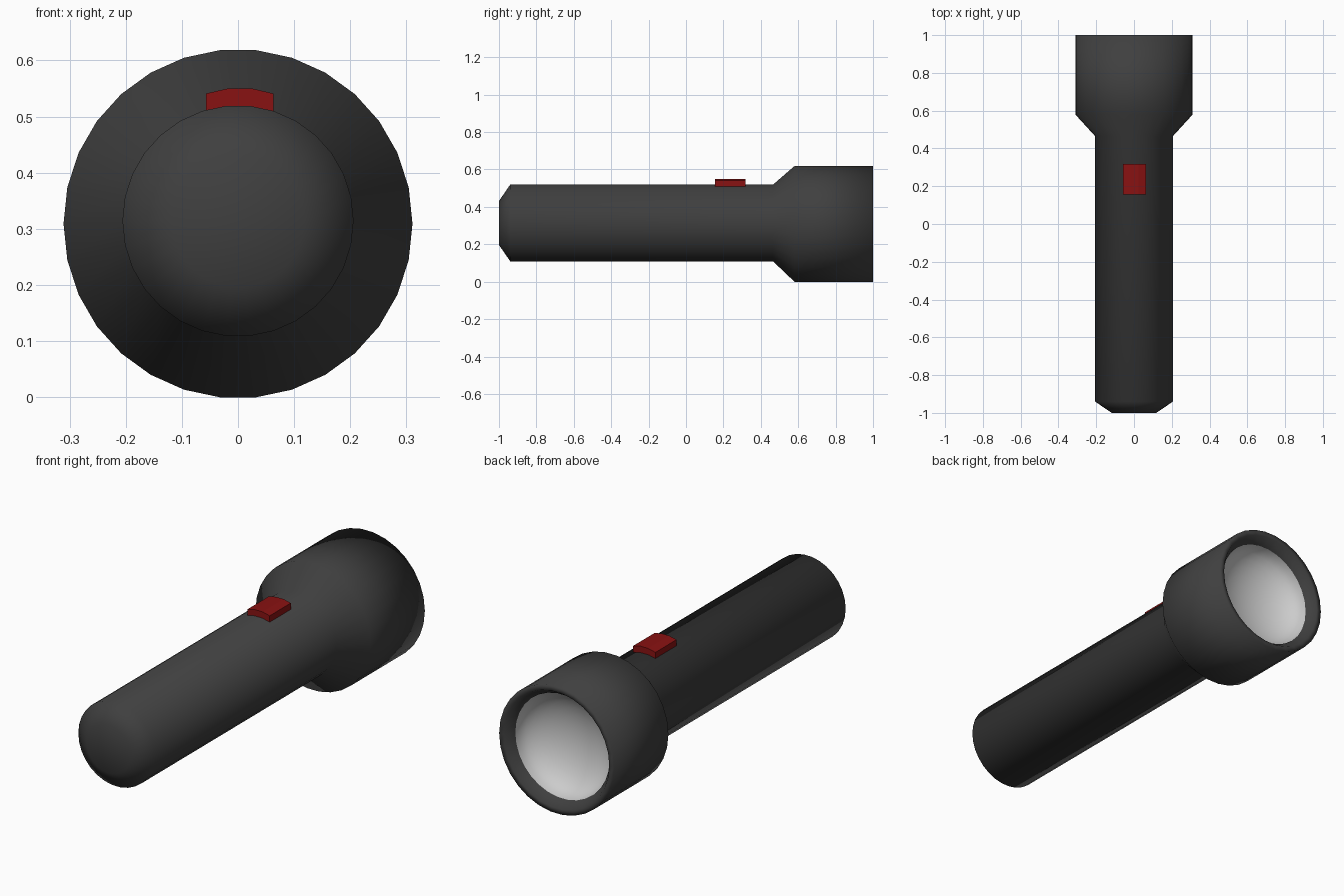
import bpy, bmesh
from math import cos, sin, pi

if "Cube" in bpy.data.objects:
    bpy.data.objects.remove(bpy.data.objects["Cube"])

SIDES = 30


def material(name, rgb):
    m = bpy.data.materials.new(name)
    m.diffuse_color = (*rgb, 1)
    m.use_nodes = True
    m.node_tree.nodes["Principled BSDF"].inputs["Base Color"].default_value = m.diffuse_color
    return m


def finish(name, bm, mat=None):
    me = bpy.data.meshes.new(name)
    bm.to_mesh(me)
    bm.free()
    ob = bpy.data.objects.new(name, me)
    bpy.context.collection.objects.link(ob)
    if mat:
        me.materials.append(mat)
    return ob


def lathe(name, profile, mat=None):
    """Revolve (y, radius, centre z) points about the long axis."""
    bm = bmesh.new()
    rings = []
    for y, r, zc in profile:
        angles = [2 * pi * i / SIDES for i in range(SIDES)]
        rings.append([bm.verts.new((r * cos(a), y, zc + r * sin(a))) for a in angles])
    for a, b in zip(rings, rings[1:]):
        for i in range(SIDES):
            j = (i + 1) % SIDES
            bm.faces.new((a[i], b[i], b[j], a[j]))
    bmesh.ops.remove_doubles(bm, verts=bm.verts, dist=1e-5)
    for f in bm.faces:
        f.smooth = True
    return finish(name, bm, mat)


dark = material("dark_plastic", (0.05, 0.05, 0.05))
red = material("red_plastic", (0.25, 0.006, 0.006))

# Handle, flared head and bevelled front lip
lathe("casing", [(-1, 0, 0.314), (-1, 0.118, 0.314), (-0.94, 0.206, 0.314),
                 (0.465, 0.206, 0.314), (0.58, 0.311, 0.309), (1, 0.311, 0.309),
                 (1, 0.285, 0.309), (0.955, 0.255, 0.309)], dark)

# Concave reflector bowl inside the lip
bowl = []
for k in range(9):
    t = k / 8 * pi / 2
    bowl.append((0.955 - 0.14 * sin(t), 0.255 * cos(t), 0.309))
lathe("reflector", bowl)

# Sliding switch: curved-top cross-section extruded along the handle
section = [(-0.057, 0.49), (0.063, 0.49), (0.063, 0.541),
           (0.025, 0.55), (-0.018, 0.55), (-0.057, 0.541)]
bm = bmesh.new()
face = bm.faces.new([bm.verts.new((x, 0.155, z)) for x, z in section])
ext = bmesh.ops.extrude_face_region(bm, geom=[face], use_keep_orig=True)
moved = [v for v in ext["geom"] if isinstance(v, bmesh.types.BMVert)]
bmesh.ops.translate(bm, verts=moved, vec=(0, 0.163, 0))
bmesh.ops.recalc_face_normals(bm, faces=bm.faces)
finish("switch", bm, red)
